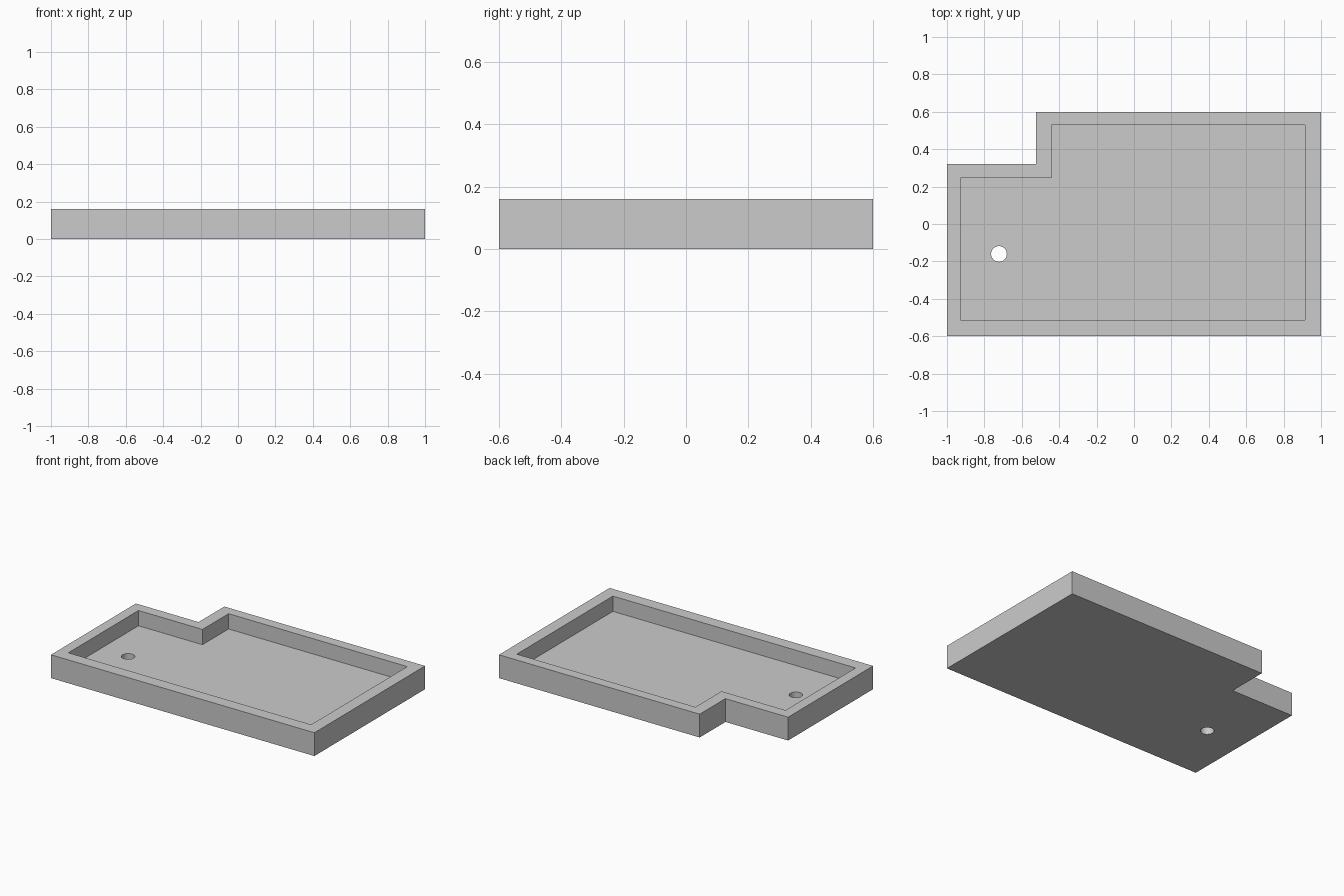
import bpy
import bmesh
import math

if "Cube" in bpy.data.objects:
    bpy.data.objects.remove(bpy.data.objects["Cube"], do_unlink=True)

HEIGHT = 0.16
FLOOR = 0.055

grey = bpy.data.materials.new("light grey")
grey.use_nodes = True
grey.diffuse_color = (0.6, 0.6, 0.6, 1)
grey.node_tree.nodes["Principled BSDF"].inputs["Base Color"].default_value = (0.6, 0.6, 0.6, 1)


def stepped_outline(left, right, front, back, step_x, step_y):
    """Rectangle with its back right corner notched out, counterclockwise."""
    return [(left, front), (right, front), (right, back),
            (step_x, back), (step_x, step_y), (left, step_y)]


def circle(x, y, radius, sides=32):
    angles = [math.tau * i / sides for i in range(sides)]
    return [(x + radius * math.cos(a), y + radius * math.sin(a)) for a in angles]


def prism(name, outline, bottom, top):
    """Extrude a flat outline upward into a closed solid."""
    bm = bmesh.new()
    base = bm.faces.new([bm.verts.new((x, y, bottom)) for x, y in outline])
    raised = bmesh.ops.extrude_face_region(bm, geom=[base], use_keep_orig=True)
    verts = [v for v in raised["geom"] if isinstance(v, bmesh.types.BMVert)]
    bmesh.ops.translate(bm, verts=verts, vec=(0, 0, top - bottom))
    bmesh.ops.recalc_face_normals(bm, faces=bm.faces)
    mesh = bpy.data.meshes.new(name)
    bm.to_mesh(mesh)
    bm.free()
    mesh.materials.append(grey)
    obj = bpy.data.objects.new(name, mesh)
    bpy.context.collection.objects.link(obj)
    return obj


def cut(target, cutter):
    """Subtract the cutter and remove it afterwards."""
    cutter.hide_render = True
    mod = target.modifiers.new(cutter.name, "BOOLEAN")
    mod.operation = "DIFFERENCE"
    mod.solver = "EXACT"
    mod.object = cutter
    bpy.ops.object.modifier_apply(modifier=mod.name)
    bpy.data.objects.remove(cutter, do_unlink=True)


# Stepped tray body
tray = prism("tray", stepped_outline(-1, 1, -0.6, 0.6, -0.524, 0.321), 0, HEIGHT)
bpy.context.view_layer.objects.active = tray
tray.select_set(True)

# Recess that leaves the rim walls and floor
cut(tray, prism("recess_cutter",
                stepped_outline(-0.928, 0.915, -0.514, 0.529, -0.442, 0.246),
                FLOOR, HEIGHT + 0.1))

# Round drain hole through the floor
cut(tray, prism("drain_hole_cutter", circle(-0.722, -0.16, 0.042), -0.1, HEIGHT + 0.1))

bpy.ops.object.shade_smooth_by_angle(angle=math.radians(30))
